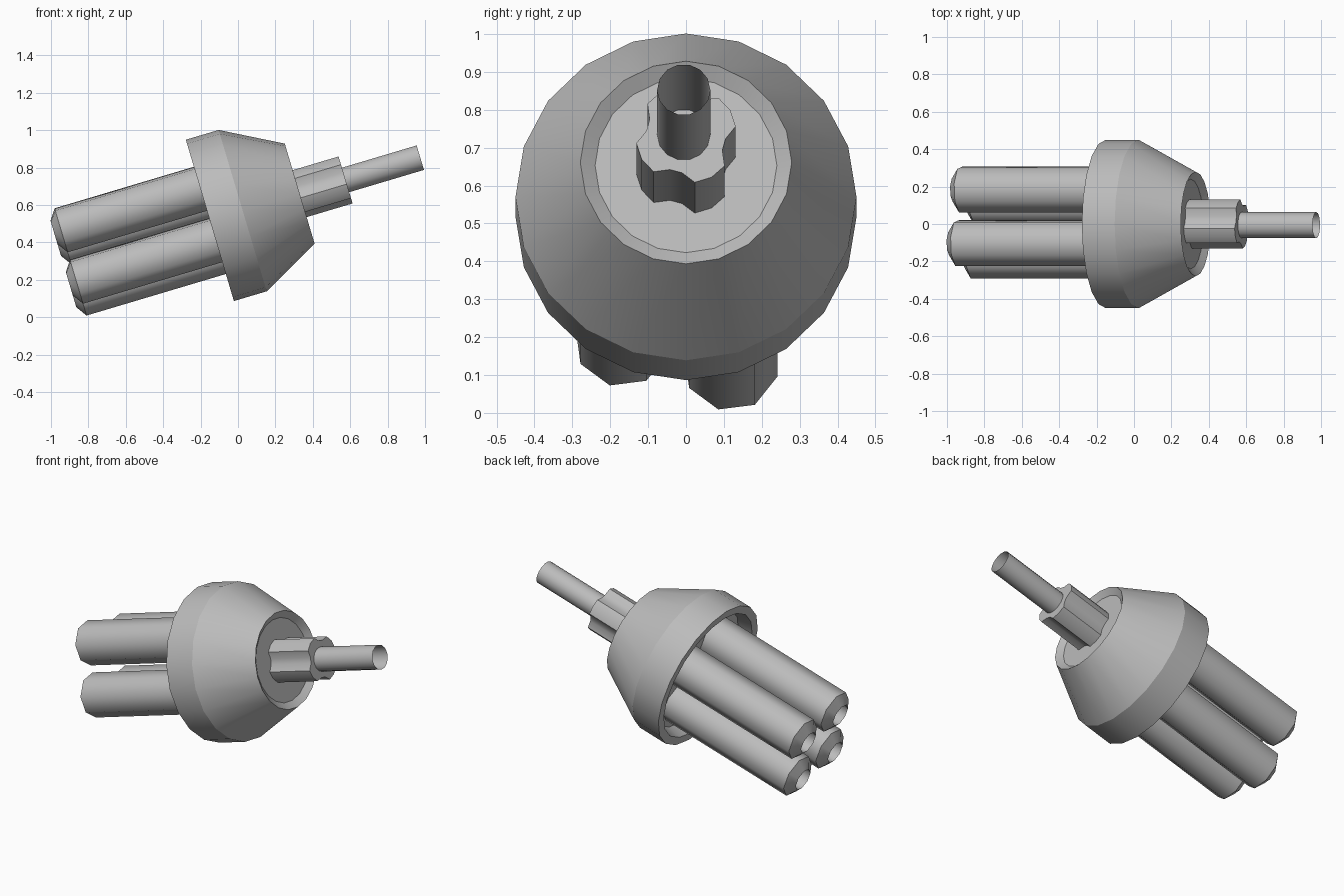
import bpy, bmesh
from math import sin, cos, radians
from mathutils import Matrix

if "Cube" in bpy.data.objects:
    bpy.data.objects.remove(bpy.data.objects["Cube"], do_unlink=True)

# Single grey finish
grey = bpy.data.materials.new("plain_grey")
grey.use_nodes = True
colour = (0.5, 0.5, 0.5, 1)
grey.diffuse_color = colour
grey.node_tree.nodes["Principled BSDF"].inputs["Base Color"].default_value = colour

# Whole assembly runs along local X, tipped up towards +x
TILT = Matrix.Translation((0.025, 0, 0.57)) @ Matrix.Rotation(radians(-16.6), 4, 'Y')


def polygon(sides, phase=0):
    """Unit cross-section of (y, z) points."""
    angles = [radians(phase + 360 * i / sides) for i in range(sides)]
    return [(cos(a), sin(a)) for a in angles]


def sweep(name, section, profile, smooth, centre=(0, 0), capped=True):
    """Skin a cross-section along X through (position, scale) stations."""
    bm = bmesh.new()
    rings = [[bm.verts.new((s, centre[0] + r * y, centre[1] + r * z)) for y, z in section]
             for s, r in profile]
    n = len(section)
    for a, b in zip(rings, rings[1:]):
        for i in range(n):
            j = (i + 1) % n
            bm.faces.new((a[i], a[j], b[j], b[i]))
    if capped:
        bm.faces.new(rings[0][::-1])
        bm.faces.new(rings[-1])
    bm.transform(TILT)
    mesh = bpy.data.meshes.new(name)
    bm.to_mesh(mesh)
    bm.free()
    mesh.materials.append(grey)
    obj = bpy.data.objects.new(name, mesh)
    bpy.context.collection.objects.link(obj)
    bpy.ops.object.select_all(action='DESELECT')
    obj.select_set(True)
    bpy.context.view_layer.objects.active = obj
    bpy.ops.object.shade_smooth_by_angle(angle=radians(smooth))
    return obj


# Conical housing: hollow at the back, shallow recess in the front
sweep("housing", polygon(20, 90),
      [(-0.1, 0.38), (-0.183, 0.4), (-0.183, 0.45), (0, 0.45),
       (0.318, 0.279), (0.29, 0.24)], smooth=25)

# Four bored octagonal barrels with chamfered ends
for k in range(4):
    a = radians(32 + 90 * k)
    sweep(f"barrel_{k + 1}", polygon(8, 30),
          [(-0.7, 0.065), (-1.0, 0.067), (-0.96, 0.127), (-0.09, 0.127)],
          smooth=47, centre=(0.008 + 0.208 * cos(a), 0.208 * sin(a)))

# Four-lobed collar
lobes = []
for k in range(4):
    for offset, r in ((-20, 0.133), (0, 0.135), (20, 0.133), (36, 0.105), (54, 0.105)):
        a = radians(30 + 90 * k + offset)
        lobes.append((r * cos(a), r * sin(a)))
sweep("collar", lobes, [(0.28, 1), (0.574, 1)], smooth=35)

# Thin open-ended tube
sweep("front_tube", polygon(14), [(0.57, 0.07), (0.991, 0.07)],
      smooth=35, centre=(-0.006, 0), capped=False)
